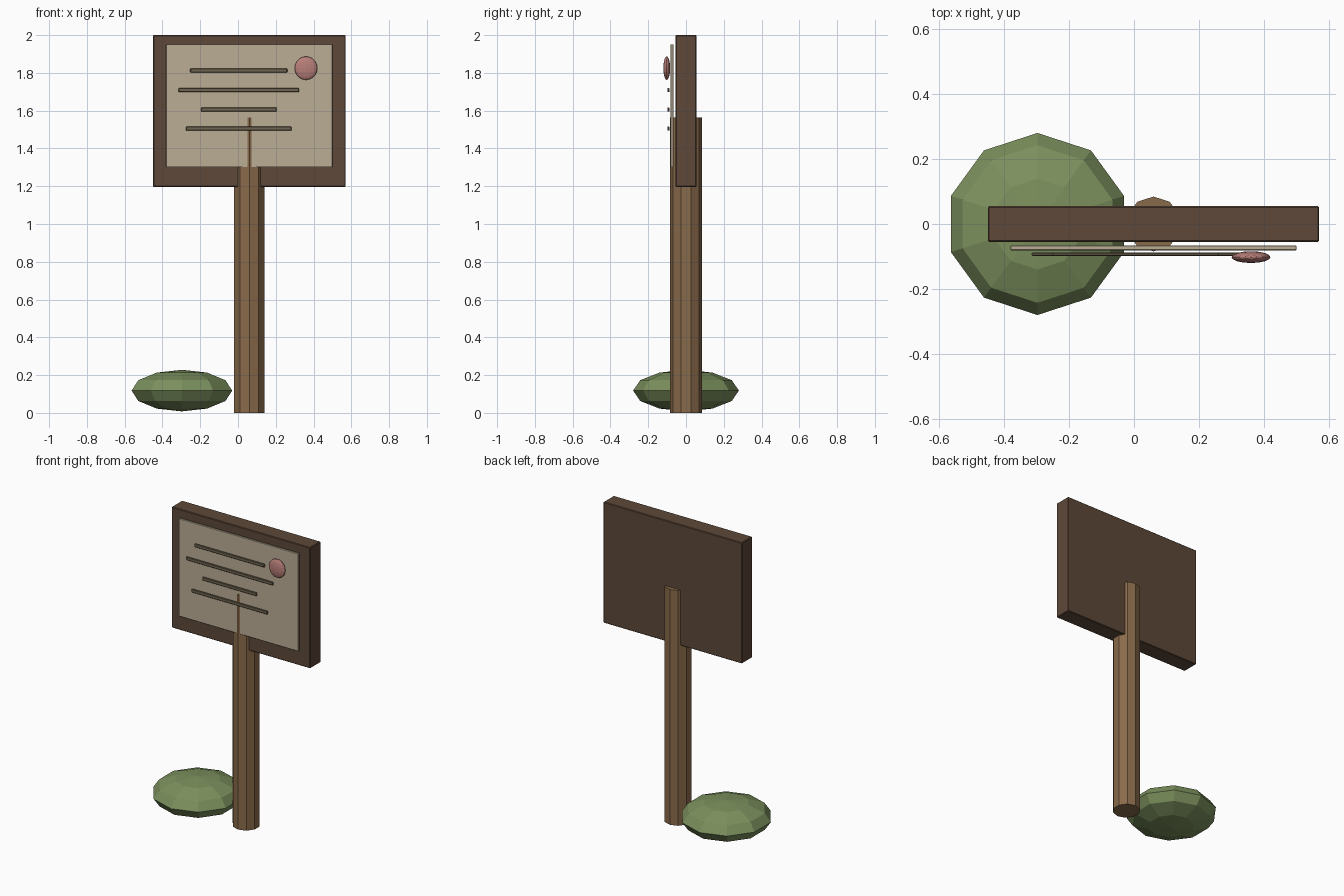
import bpy
from math import radians

if "Cube" in bpy.data.objects:
    bpy.data.objects.remove(bpy.data.objects["Cube"])


def finish(obj, name, color):
    obj.name = name
    mat = bpy.data.materials.get(color[0]) or bpy.data.materials.new(color[0])
    mat.diffuse_color = (*color[1], 1)
    mat.use_nodes = True
    mat.node_tree.nodes["Principled BSDF"].inputs["Base Color"].default_value = mat.diffuse_color
    obj.data.materials.append(mat)
    return obj


def box(name, center, size, color, bevel):
    bpy.ops.mesh.primitive_cube_add(size=1, location=center)
    obj = bpy.context.object
    obj.scale = size
    bpy.ops.object.transform_apply(location=False, rotation=False, scale=True)
    mod = obj.modifiers.new("edge_bevel", 'BEVEL')
    mod.width = bevel
    mod.segments = 1
    return finish(obj, name, color)


def ellipsoid(name, center, radii, segments, rings, color):
    bpy.ops.mesh.primitive_uv_sphere_add(segments=segments, ring_count=rings,
                                         radius=1, location=center)
    obj = bpy.context.object
    obj.scale = radii
    bpy.ops.object.transform_apply(location=False, rotation=False, scale=True)
    return finish(obj, name, color)


DARK_WOOD = ("dark_wood", (0.11, 0.065, 0.04))
WOOD = ("wood", (0.25, 0.145, 0.07))
PAPER = ("paper", (0.50, 0.42, 0.30))
INK = ("ink", (0.16, 0.13, 0.08))
WAX = ("wax", (0.48, 0.21, 0.19))
LEAF = ("leaf", (0.20, 0.28, 0.11))

# Ten-sided post, one edge facing the front
bpy.ops.mesh.primitive_cylinder_add(vertices=10, radius=0.0845, depth=1.565,
                                    location=(0.06, 0, 0.7825))
finish(bpy.context.object, "post", WOOD)

# Board and the sheet in front of it
box("board", (0.06, 0, 1.598), (1.02, 0.11, 0.804), DARK_WOOD, 0.004)
box("notice_sheet", (0.06, -0.0735, 1.626), (0.88, 0.015, 0.65), PAPER, 0.002)

# Raised strips on the sheet
strips = [(1.812, 0.514), (1.709, 0.638), (1.606, 0.40), (1.505, 0.558)]
for i, (z, width) in enumerate(strips):
    box(f"strip_{i + 1}", (0.004, -0.093, z), (width, 0.011, 0.022), INK, 0.003)

# Flattened seal
ellipsoid("seal", (0.36, -0.102, 1.825), (0.06, 0.018, 0.062), 16, 10, WAX)

# Low bush beside the post
ellipsoid("bush", (-0.297, 0, 0.118), (0.28, 0.28, 0.11), 10, 6, LEAF)
